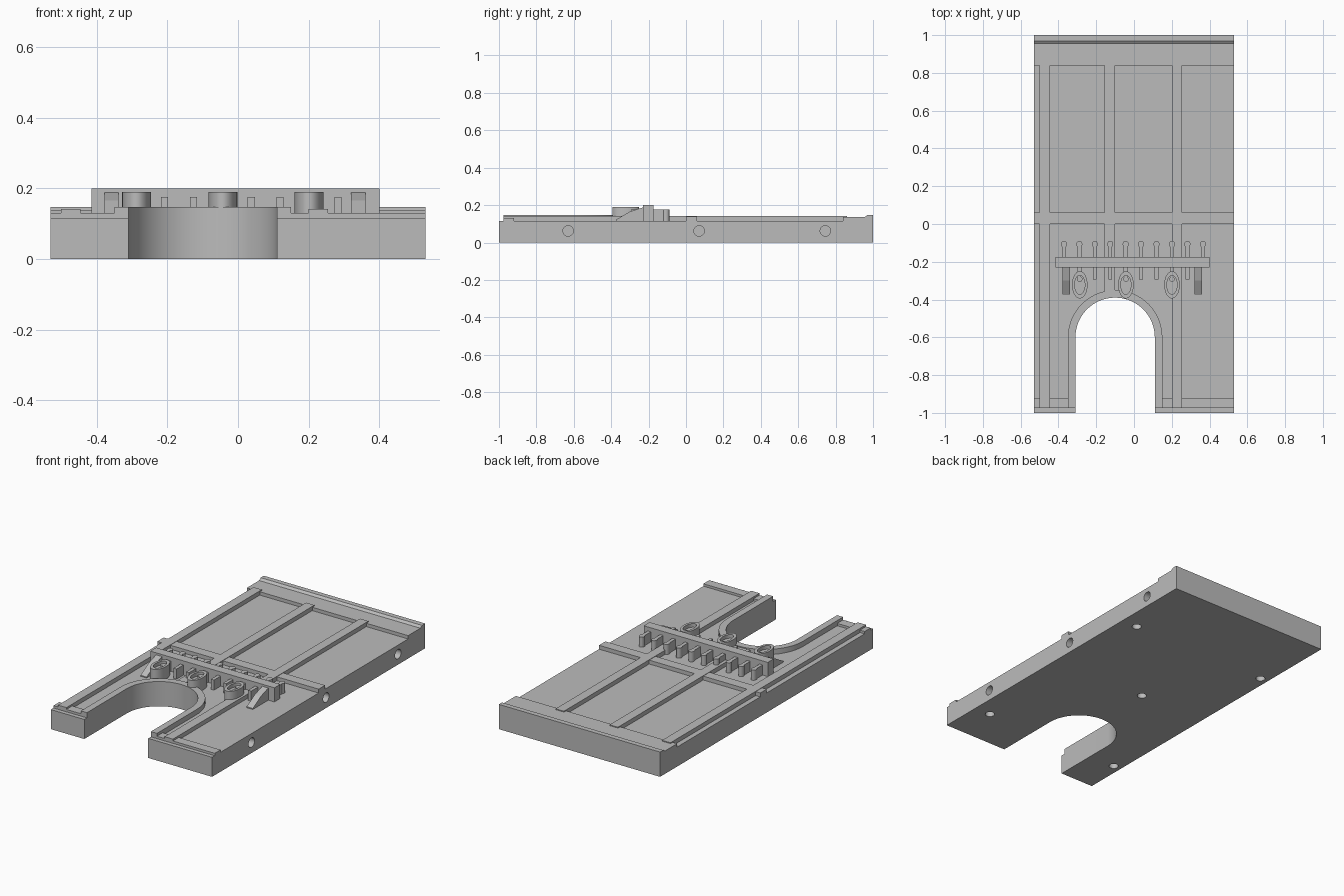
import bpy, bmesh, math
from mathutils import Matrix

if "Cube" in bpy.data.objects:
    bpy.data.objects.remove(bpy.data.objects["Cube"])

stone = bpy.data.materials.new("plain grey")
stone.use_nodes = True
GREY = (0.5, 0.5, 0.5, 1)
stone.diffuse_color = GREY
stone.node_tree.nodes["Principled BSDF"].inputs["Base Color"].default_value = GREY

FLOOR, POST, LIP = 0.116, 0.139, 0.147
ARCH_X, ARCH_Y, ARCH_R = -0.1, -0.6, 0.21


def finish(name, bm):
    bmesh.ops.recalc_face_normals(bm, faces=bm.faces)
    mesh = bpy.data.meshes.new(name)
    bm.to_mesh(mesh)
    bm.free()
    mesh.materials.append(stone)
    ob = bpy.data.objects.new(name, mesh)
    bpy.context.collection.objects.link(ob)
    return ob


def smooth(ob):
    bpy.ops.object.select_all(action="DESELECT")
    ob.select_set(True)
    bpy.context.view_layer.objects.active = ob
    bpy.ops.object.shade_smooth_by_angle(angle=math.radians(30))


def prism(name, outline, low, high, along_x=False):
    """Extrude an outline upward, or a (y, z) outline along x."""
    bm = bmesh.new()
    place = (lambda p: (low, *p)) if along_x else (lambda p: (*p, low))
    face = bm.faces.new([bm.verts.new(place(p)) for p in outline])
    new = bmesh.ops.extrude_face_region(bm, geom=[face])["geom"]
    step = (high - low, 0, 0) if along_x else (0, 0, high - low)
    bmesh.ops.translate(bm, vec=step, verts=[v for v in new if isinstance(v, bmesh.types.BMVert)])
    return finish(name, bm)


def block(name, x0, x1, y0, y1, top, low=FLOOR):
    return prism(name, [(x0, y0), (x1, y0), (x1, y1), (x0, y1)], low, top)


def arch(radius, y_end, steps=48):
    """Arch line from its left foot, over the crown, to its right foot."""
    curve = [(ARCH_X + radius * math.cos(a), ARCH_Y + radius * math.sin(a))
             for a in (math.pi * (1 - i / steps) for i in range(steps + 1))]
    return [(ARCH_X - radius, y_end)] + curve + [(ARCH_X + radius, y_end)]


def drill(bm, centre, direction, radius, depth):
    turn = Matrix.Rotation(math.pi / 2, 4, "Y") if direction == "X" else Matrix()
    bmesh.ops.create_cone(bm, cap_ends=True, segments=32, radius1=radius, radius2=radius,
                          depth=depth * 2, matrix=Matrix.Translation(centre) @ turn)


# base slab with the archway opening and the drilled holes
slab = prism("base_slab", [(-0.53, -1)] + arch(ARCH_R, -1) + [(0.53, -1), (0.53, 1), (-0.53, 1)], 0, FLOOR)
bm = bmesh.new()
for y in (-0.63, 0.07, 0.745):
    drill(bm, (0.53, y, 0.062), "X", 0.028, 0.06)
for x, y in ((0.425, -0.75), (0.425, 0.53), (-0.095, -0.045), (-0.48, 0.53), (-0.48, -0.75)):
    drill(bm, (x, y, 0), "Z", 0.026, 0.04)
cutter = finish("hole_cutter", bm)
cutter.hide_render = True
cut = slab.modifiers.new("holes", "BOOLEAN")
cut.object, cut.operation, cut.solver = cutter, "DIFFERENCE", "EXACT"
bpy.context.view_layer.objects.active = slab
bpy.ops.object.modifier_apply(modifier="holes")
bpy.data.objects.remove(cutter)
smooth(slab)

# raised trim around the archway
smooth(prism("arch_trim", arch(ARCH_R + 0.04, -0.975) + arch(ARCH_R, -0.975)[::-1], FLOOR, LIP))

# upright timbers
for name, x, start in (("left_post", 0.2, -0.975), ("middle_post", -0.155, -0.365), ("right_post", -0.5, -0.975)):
    block(name, x, x + 0.055, start, 0.86, POST + 0.002)

# cross rails and the stepped top edge
block("middle_rail", -0.53, 0.53, 0, 0.06, POST)
block("bottom_rail_right", -0.53, -0.35, -0.975, -0.92, 0.13)
block("bottom_rail_left", 0.15, 0.53, -0.975, -0.92, 0.13)
prism("top_rail", [(0.84, FLOOR), (0.84, 0.136), (0.955, 0.136), (0.97, LIP), (1, LIP), (1, FLOOR)],
      -0.53, 0.53, along_x=True)

# balcony bar with brackets below it
block("balcony_bar", -0.415, 0.4, -0.23, -0.175, 0.2)
for name, x in (("right_bracket", -0.378), ("left_bracket", 0.32)):
    prism(name, [(-0.375, FLOOR), (-0.375, 0.122), (-0.3, 0.165), (-0.23, 0.188), (-0.23, FLOOR)],
          x, x + 0.04, along_x=True)

# row of balusters with rounded heads
for i in range(10):
    x = -0.371 + i * 0.0817
    foot = -0.23 if i in (0, 9) else -0.294
    head = [(x + 0.016 * math.cos(a), -0.107 + 0.018 * math.sin(a))
            for a in (math.radians(-50 + 280 * k / 16) for k in range(17))]
    prism("baluster", [(x - 0.01, foot), (x + 0.01, foot)] + head, FLOOR, 0.176)


# oval medallions: outer wall, sunken middle and a small stud
def oval(x, y, rx, ry, steps=40):
    return [(x + rx * math.cos(2 * math.pi * i / steps), y + ry * math.sin(2 * math.pi * i / steps))
            for i in range(steps)]


def medallion(x, y=-0.322):
    bm = bmesh.new()
    rings = [[bm.verts.new((*p, z)) for p in oval(x, y, rx, ry)]
             for rx, ry, z in ((0.041, 0.072, FLOOR), (0.041, 0.072, 0.19), (0.027, 0.05, 0.19), (0.027, 0.05, 0.168))]
    for a, b in zip(rings, rings[1:]):
        for i in range(len(a)):
            j = (i + 1) % len(a)
            bm.faces.new((a[i], a[j], b[j], b[i]))
    bm.faces.new(rings[0])
    bm.faces.new(rings[-1])
    smooth(finish("medallion", bm))
    smooth(prism("medallion_stud", oval(x, y + 0.03, 0.014, 0.014, 20), 0.16, 0.176))


for x in (-0.287, -0.043, 0.201):
    medallion(x)
